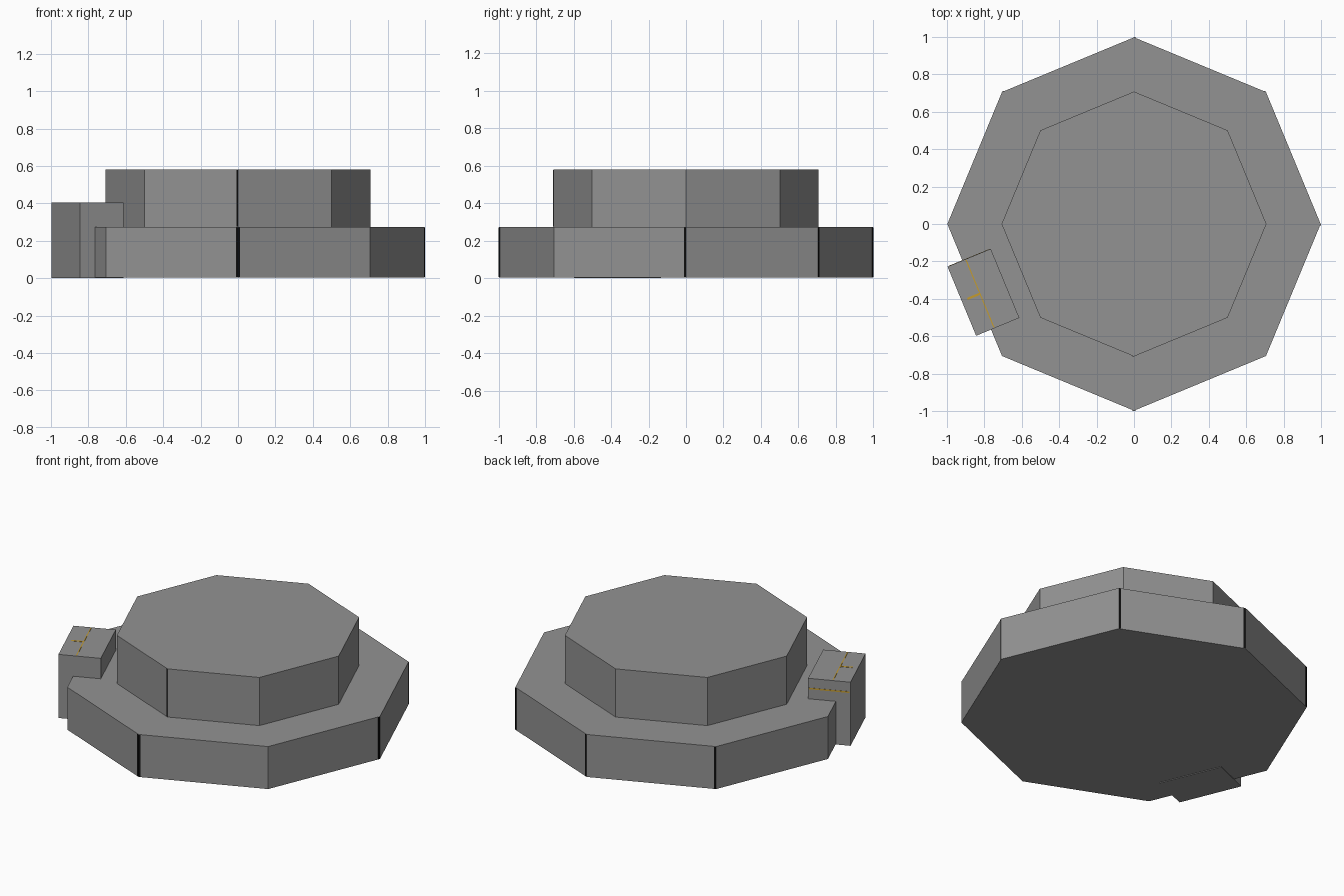
import bpy, math
from mathutils import Matrix, Vector

if "Cube" in bpy.data.objects:
    bpy.data.objects.remove(bpy.data.objects["Cube"])


def material(name, rgb):
    m = bpy.data.materials.new(name)
    m.diffuse_color = (*rgb, 1)
    m.use_nodes = True
    m.node_tree.nodes["Principled BSDF"].inputs["Base Color"].default_value = m.diffuse_color
    return m


GREY = material("mid grey", (0.29, 0.29, 0.29))
BLACK = material("black", (0.005, 0.005, 0.005))
ORANGE = material("dull orange", (0.55, 0.33, 0.03))


def octagon(name, radius, z0, z1):
    bpy.ops.mesh.primitive_cylinder_add(vertices=8, radius=radius, depth=z1 - z0,
                                        location=(0, 0, (z0 + z1) / 2))
    ob = bpy.context.object
    ob.name = name
    ob.data.materials.append(GREY)


def box(name, centre, size, angle, mat):
    bpy.ops.mesh.primitive_cube_add(size=1)
    ob = bpy.context.object
    ob.name = name
    ob.data.transform(Matrix.Diagonal((*size, 1)))
    ob.location = centre
    ob.rotation_euler.z = angle
    ob.data.materials.append(mat)


def corner_strip(name, radius, z0, z1, degrees, side, width):
    """Thin dark band on one octagon face, next to the corner at the given angle."""
    a, b = math.radians(degrees), math.radians(degrees + 45 * side)
    p = Vector((math.cos(a), math.sin(a), 0)) * radius
    q = Vector((math.cos(b), math.sin(b), 0)) * radius
    d = (q - p).normalized()
    c = p + d * width / 2
    box(name, (c.x, c.y, (z0 + z1) / 2), (width, 0.004, z1 - z0),
        math.atan2(d.y, d.x), BLACK)


# Stepped octagonal body
octagon("base_tier", 0.998, 0.004, 0.274)
octagon("upper_tier", 0.708, 0.274, 0.58)

# Dark corner edging
for deg, side in ((270, 1), (270, -1), (0, -1), (45, 1), (90, -1), (135, -1)):
    corner_strip("base_edging", 0.998, 0.006, 0.272, deg, side, 0.012)
corner_strip("upper_edging", 0.708, 0.276, 0.578, 270, -1, 0.008)

# Block set into the rim
TILT = math.radians(22.5)
CENTRE = Vector((-0.805, -0.365, 0))
box("side_block", CENTRE + Vector((0, 0, 0.202)), (0.25, 0.4, 0.404), TILT, GREY)


# Fine orange marks on the block, placed in its own axes
def mark(name, local, size):
    box(name, CENTRE + Matrix.Rotation(TILT, 3, 'Z') @ Vector(local), size, TILT, ORANGE)


mark("top_line", (-0.02, 0, 0.404), (0.006, 0.39, 0.003))
mark("top_tick", (-0.058, 0, 0.404), (0.07, 0.012, 0.003))
mark("end_line", (0.0, 0.2, 0.34), (0.24, 0.003, 0.009))
